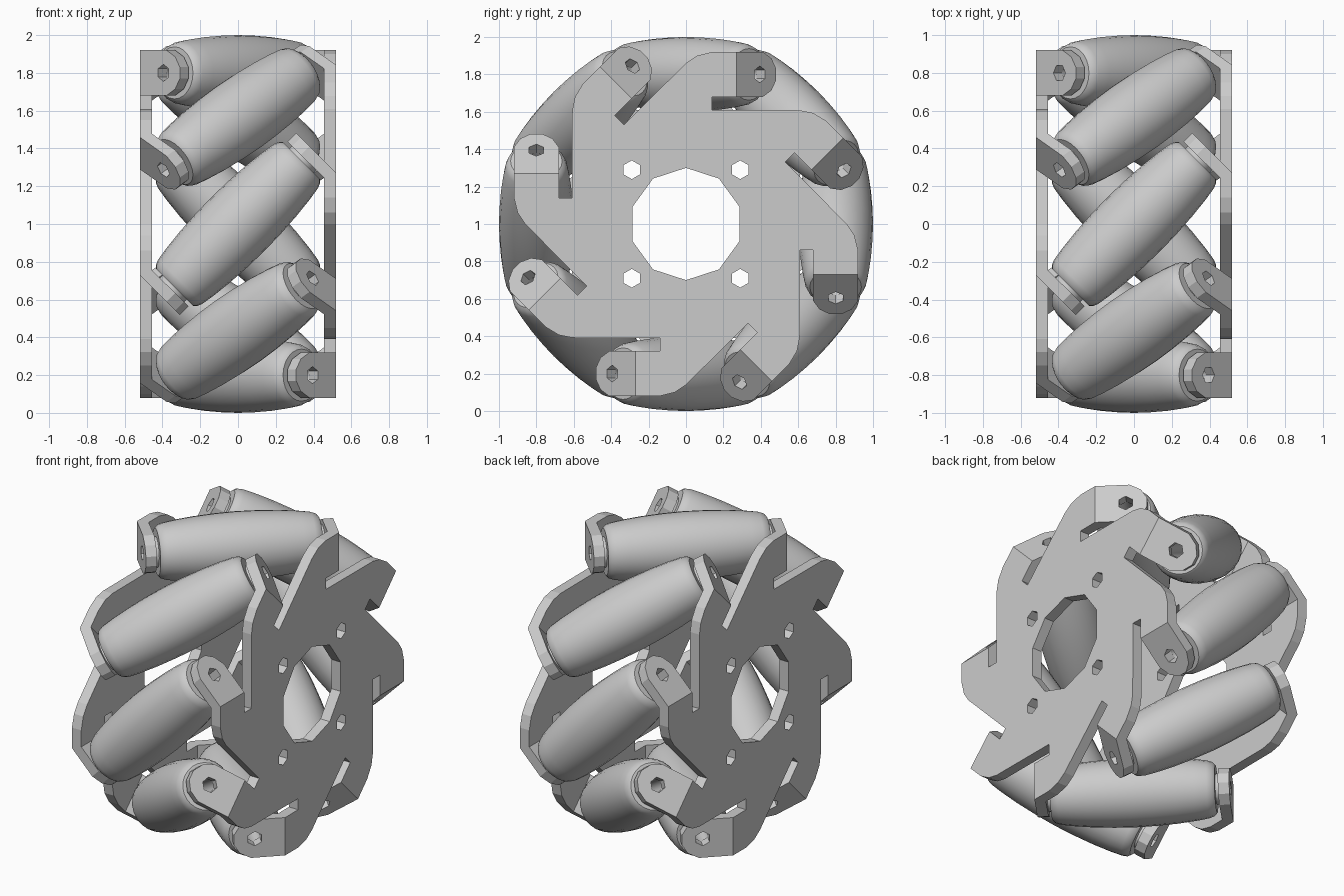
import bpy, bmesh
from math import pi, sin, cos, sqrt
from mathutils import Matrix, Vector

if "Cube" in bpy.data.objects:
    bpy.data.objects.remove(bpy.data.objects["Cube"])

N = 8                                        # rollers around the wheel
CENTRE = Matrix.Translation((0, 0, 1))       # wheel axis runs along x
AXIS = Vector((1, 1, 0)).normalized()        # axle of the topmost roller
ALONG = Vector((-1, 1, 0)).normalized()      # direction of the bent tab
X_OUT, THICK = 0.52, 0.065
U_OUT, U_IN = 0.27, 0.245                    # mitred bend line, outer / inner


def sector(k):
    return Matrix.Rotation(k * 2 * pi / N, 4, 'X')


def add_object(name, bm, matrix):
    bmesh.ops.recalc_face_normals(bm, faces=bm.faces)
    mesh = bpy.data.meshes.new(name)
    bm.to_mesh(mesh)
    bm.free()
    ob = bpy.data.objects.new(name, mesh)
    ob.matrix_world = matrix
    bpy.context.collection.objects.link(ob)
    return ob


def activate(ob):
    bpy.ops.object.select_all(action='DESELECT')
    ob.select_set(True)
    bpy.context.view_layer.objects.active = ob


def cylinder(bm, centre, direction, radius, depth, sides):
    rot = Vector(direction).to_track_quat('Z', 'Y').to_matrix().to_4x4()
    bmesh.ops.create_cone(bm, cap_ends=True, segments=sides, radius1=radius, radius2=radius,
                          depth=depth, matrix=Matrix.Translation(centre) @ rot)


# Side plate: toothed disc with eight tabs folded square to the roller axles
def make_plate():
    bm = bmesh.new()
    outer, inner, bends = [], [], []
    # outline of one tooth (tangential, radial); None marks the bend line
    tooth = [(0.0, 0.86), (0.06, 0.9), (0.14, 0.92), (None, 0.92), (None, 0.68), (0.14, 0.68), (0.14, 0.61)]
    for k in range(N):
        m = sector(-k)
        start = len(outer)
        for u, v in tooth:
            uo, ui = (U_OUT, U_IN) if u is None else (u, u)
            outer.append(bm.verts.new(m @ Vector((X_OUT, uo, v))))
            inner.append(bm.verts.new(m @ Vector((X_OUT - THICK, ui, v))))
        bends.append(start + 3)
    bm.faces.new(outer)
    bm.faces.new(inner[::-1])
    n = len(outer)
    for i in range(n):
        if i not in bends:
            j = (i + 1) % n
            bm.faces.new((outer[i], inner[i], inner[j], outer[j]))
    # folded tab with a rounded tip
    tip = [(0.2, 0.92), (0.265, 0.885), (0.3, 0.83), (0.3, 0.77), (0.265, 0.715), (0.2, 0.68)]
    for k, b in enumerate(bends):
        m = sector(-k)
        o, i = [outer[b]], [inner[b]]
        for w, v in tip:
            p = Vector((X_OUT, U_OUT, v)) + ALONG * w
            o.append(bm.verts.new(m @ p))
            i.append(bm.verts.new(m @ (p - AXIS * THICK)))
        o.append(outer[b + 1])
        i.append(inner[b + 1])
        bm.faces.new(o)
        bm.faces.new(i[::-1])
        for a in range(len(o) - 1):
            bm.faces.new((o[a], i[a], i[a + 1], o[a + 1]))
    plate = add_object("right_side_plate", bm, CENTRE)

    # centre bore, four bolt holes and eight axle holes
    cut = bmesh.new()
    cylinder(cut, (X_OUT, 0, 0), (1, 0, 0), 0.3, 0.3, 10)
    for sy in (-1, 1):
        for sz in (-1, 1):
            cylinder(cut, (X_OUT, sy * 0.29, sz * 0.29), (1, 0, 0), 0.05, 0.3, 6)
    for k in range(N):
        m = sector(-k)
        cylinder(cut, m @ Vector((0.38, 0.38, 0.8)), m.to_3x3() @ AXIS, 0.045, 0.2, 6)
    cutter = add_object("hole_cutter", cut, CENTRE)
    cutter.hide_render = True
    activate(plate)
    mod = plate.modifiers.new("holes", 'BOOLEAN')
    mod.operation, mod.solver, mod.object = 'DIFFERENCE', 'EXACT', cutter
    bpy.ops.object.modifier_apply(modifier=mod.name)
    bpy.data.objects.remove(cutter)
    return plate


right_plate = make_plate()
left_plate = bpy.data.objects.new("left_side_plate", right_plate.data)
left_plate.matrix_world = CENTRE @ Matrix.Rotation(pi, 4, 'Z')
bpy.context.collection.objects.link(left_plate)


# Barrel roller: lathed half profile (radius, distance from middle), mirrored
def make_roller():
    half = [(0.2, 0.0), (0.197, 0.12), (0.189, 0.25), (0.177, 0.36), (0.166, 0.43),
            (0.155, 0.46), (0.138, 0.475), (0.09, 0.475), (0.09, 0.497), (0.045, 0.497)]
    profile = [(r, -s) for r, s in half[:0:-1]] + half
    bm = bmesh.new()
    seg = 24
    rings = [[bm.verts.new((r * cos(2 * pi * a / seg), r * sin(2 * pi * a / seg), s))
              for a in range(seg)] for r, s in profile]
    for p in range(len(rings)):              # last ring joins the first: axle bore
        q = (p + 1) % len(rings)
        for a in range(seg):
            b = (a + 1) % seg
            bm.faces.new((rings[p][a], rings[p][b], rings[q][b], rings[q][a]))
    return add_object("roller_1", bm, Matrix())


roller = make_roller()
activate(roller)
bpy.ops.object.shade_smooth_by_angle(angle=0.6)
tilt = Matrix.Translation((0, 0, 0.8)) @ AXIS.to_track_quat('Z', 'Y').to_matrix().to_4x4()
for k in range(N):
    ob = roller
    if k:
        ob = roller.copy()
        ob.name = f"roller_{k + 1}"
        bpy.context.collection.objects.link(ob)
    ob.matrix_world = CENTRE @ sector(k) @ tilt
